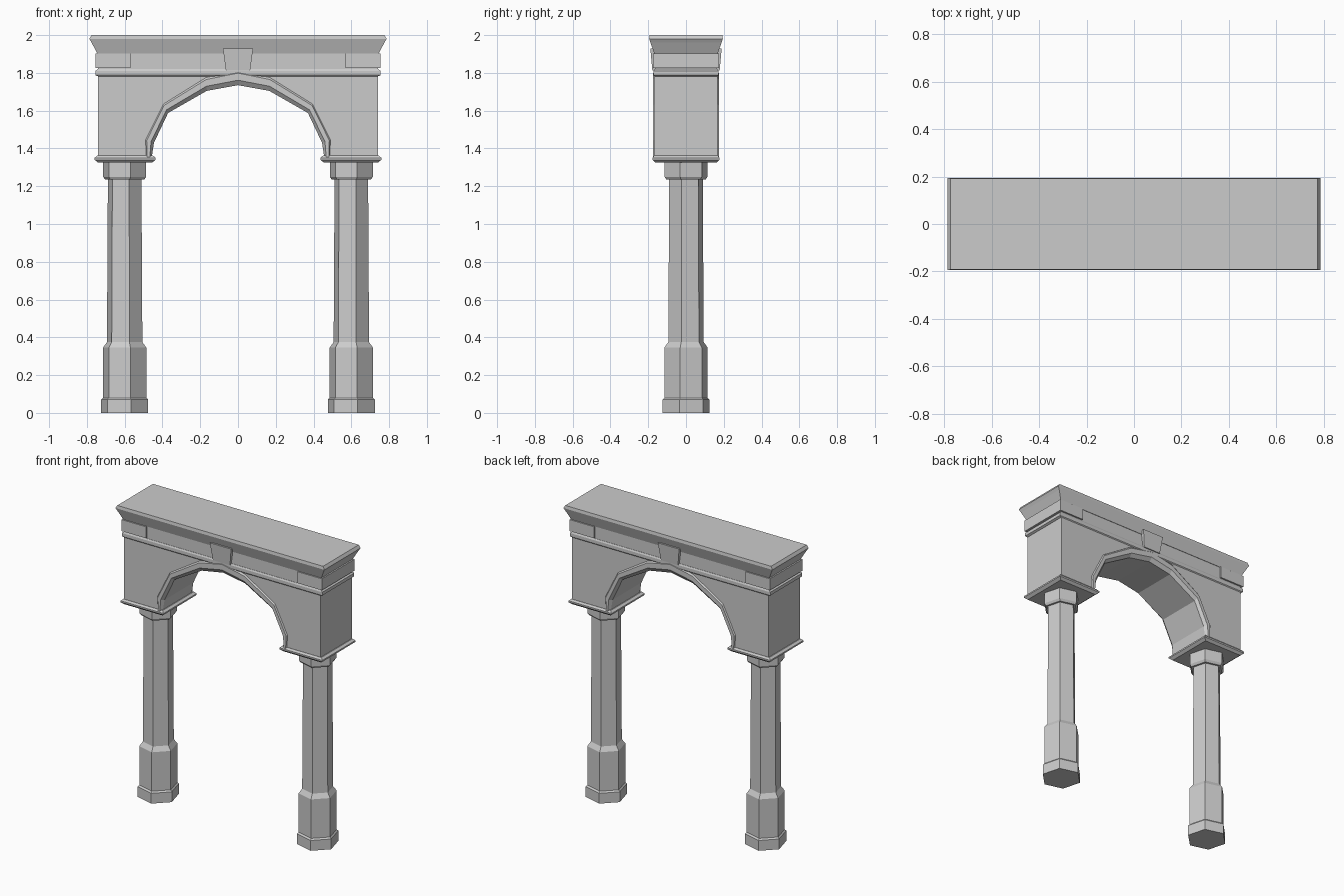
import bpy, bmesh
from math import cos, sin, radians

if "Cube" in bpy.data.objects:
    bpy.data.objects.remove(bpy.data.objects["Cube"])


def finish(name, bm):
    bmesh.ops.recalc_face_normals(bm, faces=bm.faces[:])
    me = bpy.data.meshes.new(name)
    bm.to_mesh(me)
    bm.free()
    ob = bpy.data.objects.new(name, me)
    bpy.context.collection.objects.link(ob)
    return ob


def loft(name, rings, caps=True):
    """Bridge successive rings of points into a closed body."""
    bm = bmesh.new()
    rows = [[bm.verts.new(p) for p in ring] for ring in rings]
    n = len(rows[0])
    for a, b in zip(rows, rows[1:]):
        for i in range(n):
            j = (i + 1) % n
            bm.faces.new((a[i], a[j], b[j], b[i]))
    if caps:
        bm.faces.new(rows[0])
        bm.faces.new(rows[-1])
    return finish(name, bm)


def stacked_rect(name, cx, levels):
    """Rectangular moulding; levels are (half x, half y, z)."""
    return loft(name, [[(cx - hx, -hy, z), (cx + hx, -hy, z),
                        (cx + hx, hy, z), (cx - hx, hy, z)] for hx, hy, z in levels])


def hex_column(name, cx, profile):
    """Six-sided turned column; profile is (radius, z)."""
    angles = [radians(45 + 60 * k) for k in range(6)]
    return loft(name, [[(cx + r * cos(a), r * sin(a), z) for a in angles]
                       for r, z in profile])


def mirrored(half):
    return [(-x, z) for x, z in half] + [(x, z) for x, z in reversed(half[:-1])]


# Columns, imposts and frieze end blocks
for side, cx in (("left", -0.6), ("right", 0.6)):
    hex_column(side + "_column", cx, [
        (0.129, 0), (0.129, 0.07), (0.119, 0.08), (0.119, 0.345), (0.097, 0.375),
        (0.092, 1.235), (0.107, 1.235), (0.118, 1.25), (0.118, 1.33)])
    stacked_rect(side + "_impost", cx * 0.996, [
        (0.143, 0.162, 1.325), (0.162, 0.178, 1.34),
        (0.162, 0.178, 1.35), (0.148, 0.168, 1.362)])
    stacked_rect(side + "_frieze_block", cx * 1.104, [
        (0.0925, 0.176, 1.825), (0.0925, 0.176, 1.903)])

# Arch outlines, left springing to crown mirrored to the right
inner = mirrored([(0.457, 1.352), (0.445, 1.43), (0.37, 1.588), (0.165, 1.705), (0, 1.735)])
outer = mirrored([(0.485, 1.352), (0.49, 1.445), (0.395, 1.635), (0.17, 1.775), (0, 1.81)])

# Spandrel wall: outline with arched opening, extruded through the depth
outline = [(-0.74, 1.352)] + outer + [(0.74, 1.352), (0.74, 1.82), (-0.74, 1.82)]
loft("spandrel_wall", [[(x, y, z) for x, z in outline] for y in (-0.167, 0.167)])

# Arch ring with raised, chamfered edges on both faces
section = [(0, 0.165), (0.15, 0.174), (0.65, 0.174), (1, 0.155)]
section = [(t, -y) for t, y in section] + [(t, y) for t, y in reversed(section)]
loft("arch_ring", [[(xo + (xi - xo) * t, y, zo + (zi - zo) * t) for t, y in section]
                   for (xo, zo), (xi, zi) in zip(outer, inner)])

# String course, frieze and cornice
stacked_rect("string_course", 0, [
    (0.742, 0.167, 1.782), (0.755, 0.172, 1.788), (0.755, 0.172, 1.81), (0.742, 0.167, 1.82)])
stacked_rect("frieze", 0, [(0.74, 0.165, 1.815), (0.74, 0.165, 1.91)])
stacked_rect("cornice", 0, [
    (0.745, 0.168, 1.903), (0.775, 0.188, 1.96), (0.787, 0.195, 1.98), (0.775, 0.192, 2.0)])

# Keystone, showing on both faces
stacked_rect("keystone", 0, [(0.064, 0.178, 1.812), (0.08, 0.189, 1.93)])
